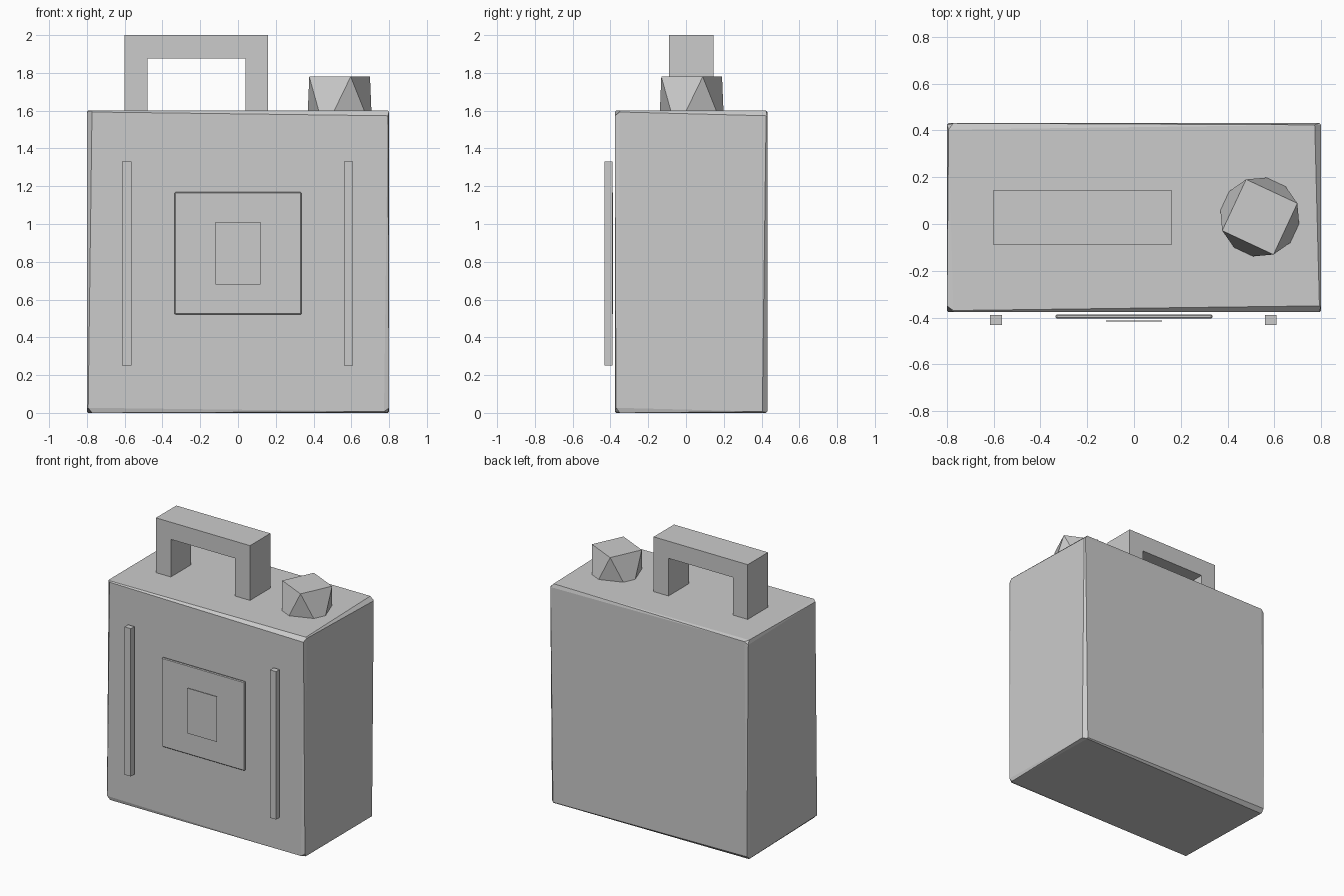
import bpy, bmesh, math
from itertools import product

if "Cube" in bpy.data.objects:
    bpy.data.objects.remove(bpy.data.objects["Cube"])

grey = bpy.data.materials.new("light grey")
grey.diffuse_color = (0.6, 0.6, 0.6, 1)
grey.use_nodes = True
grey.node_tree.nodes["Principled BSDF"].inputs["Base Color"].default_value = grey.diffuse_color


def finish(name, bm):
    bmesh.ops.recalc_face_normals(bm, faces=bm.faces)
    mesh = bpy.data.meshes.new(name)
    bm.to_mesh(mesh)
    bm.free()
    mesh.materials.append(grey)
    ob = bpy.data.objects.new(name, mesh)
    bpy.context.collection.objects.link(ob)
    return ob


def hull(name, points):
    bm = bmesh.new()
    for p in points:
        bm.verts.new(p)
    bmesh.ops.convex_hull(bm, input=bm.verts[:])
    bmesh.ops.dissolve_limit(bm, angle_limit=0.01, verts=bm.verts[:], edges=bm.edges[:])
    return finish(name, bm)


def box(name, x, y, z, bevel=0):
    bm = bmesh.new()
    bmesh.ops.create_cube(bm, size=1)
    for v in bm.verts:
        v.co = [r[0] if c < 0 else r[1] for c, r in zip(v.co, (x, y, z))]
    if bevel:
        bmesh.ops.bevel(bm, geom=bm.edges[:], offset=bevel, segments=1, affect='EDGES')
    return finish(name, bm)


# Can body: box with uneven, tapering chamfers (each face has its own inset corners)
half, mid = (0.8, 0.404, 0.8), (0, 0.027, 0.8)
points = []
for axis, side, s, t in product(range(3), (-1, 1), (-1, 1), (-1, 1)):
    u, v = [a for a in range(3) if a != axis]
    big, small = 0.027, 0.007
    if axis == 2:
        iu, iv = (big, small) if s * t > 0 else (small, big)
    else:
        iu, iv = (small, big) if s * t > 0 else (big, small)
    p = [0, 0, 0]
    p[axis] = mid[axis] + side * half[axis]
    p[u] = mid[u] + s * (half[u] - iu)
    p[v] = mid[v] + t * (half[v] - iv)
    points.append(p)
hull("can_body", points)

# Carry handle: arch profile extruded in depth
arch = [(-0.6, 1.59), (-0.6, 2), (0.16, 2), (0.16, 1.59),
        (0.04, 1.59), (0.04, 1.875), (-0.48, 1.875), (-0.48, 1.59)]
bm = bmesh.new()
face = bm.faces.new([bm.verts.new((x, -0.09, z)) for x, z in arch])
ext = bmesh.ops.extrude_face_region(bm, geom=[face])
bmesh.ops.translate(bm, vec=(0, 0.235, 0),
                    verts=[g for g in ext["geom"] if isinstance(g, bmesh.types.BMVert)])
finish("carry_handle", bm)

# Filler cap: square top over an eight-cornered base
cx, cy, r = 0.538, 0.03, 0.171


def ring(deg, z):
    a = math.radians(deg)
    return (cx + r * math.cos(a), cy + r * math.sin(a), z)


cap = []
for k in range(4):
    a = 20 + 90 * k
    cap += [ring(a, 1.78), ring(a - 30, 1.598), ring(a + 30, 1.598)]
hull("filler_cap", cap)

# Front strips, panel and thin label plate
for name, x in (("left_strip", -0.59), ("right_strip", 0.585)):
    box(name, (x - 0.025, x + 0.025), (-0.431, -0.39), (0.25, 1.33))
box("front_panel", (-0.335, 0.335), (-0.404, -0.387), (0.52, 1.17), 0.005)
box("label_plate", (-0.12, 0.12), (-0.416, -0.412), (0.68, 1.01))
